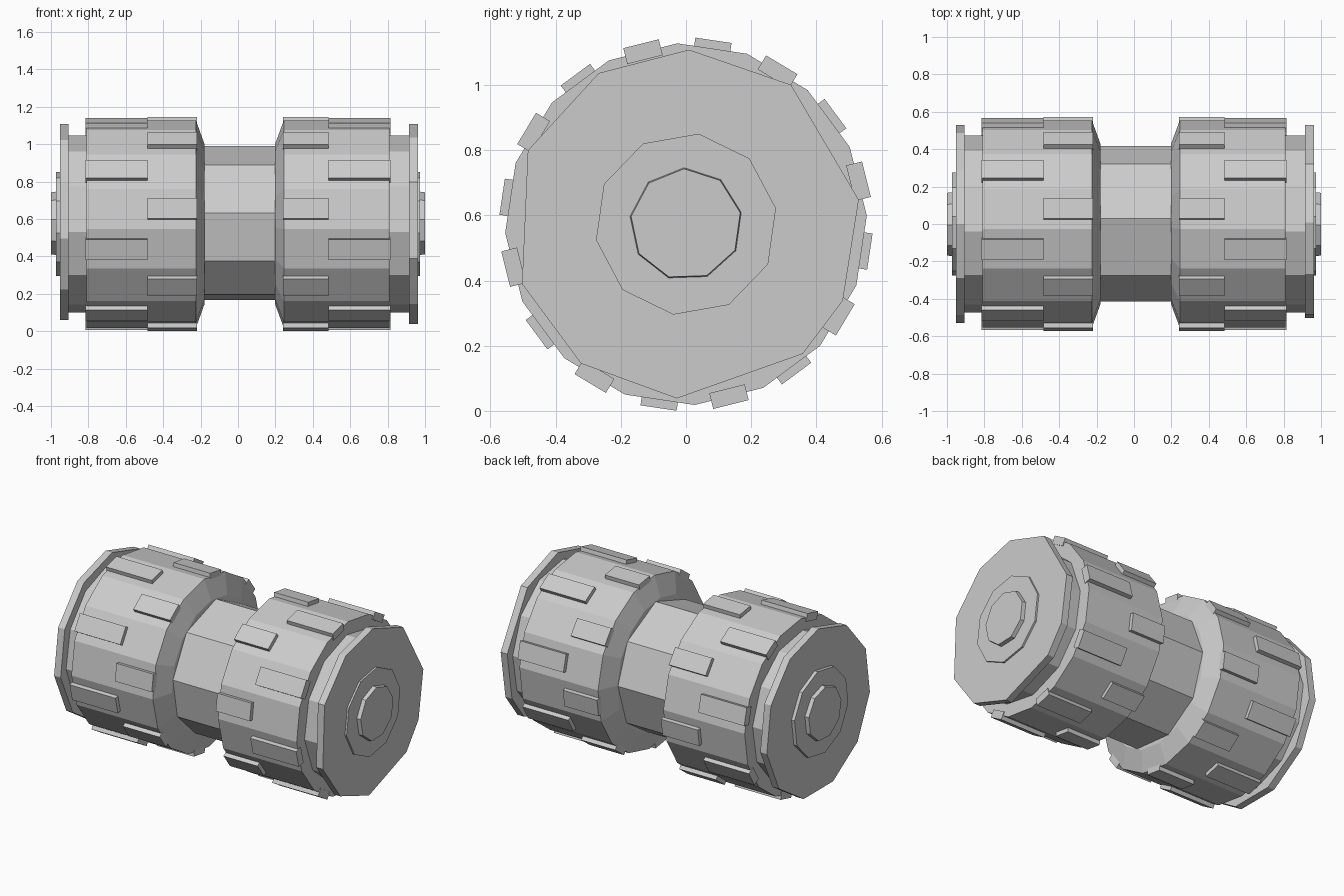
import bpy, bmesh
from math import cos, sin, radians

cube = bpy.data.objects.get("Cube")
if cube:
    bpy.data.objects.remove(cube, do_unlink=True)

AXIS_Z = 0.573      # height of the long axis

grey = bpy.data.materials.new("light grey")
grey.use_nodes = True
COLOUR = (0.6, 0.6, 0.6, 1)
grey.diffuse_color = COLOUR
grey.node_tree.nodes["Principled BSDF"].inputs["Base Color"].default_value = COLOUR


def finish(name, bm):
    bmesh.ops.recalc_face_normals(bm, faces=bm.faces)
    mesh = bpy.data.meshes.new(name)
    bm.to_mesh(mesh)
    bm.free()
    mesh.materials.append(grey)
    obj = bpy.data.objects.new(name, mesh)
    obj.location.z = AXIS_Z
    bpy.context.collection.objects.link(obj)
    return obj


def even(sides, start):
    return [start + 360 * i / sides for i in range(sides)]


def drum(name, angles, profile):
    """Closed faceted drum along x; the profile lists (x, radius)."""
    bm = bmesh.new()
    rings = [[bm.verts.new((x, r * cos(radians(a)), r * sin(radians(a)))) for a in angles]
             for x, r in profile]
    n = len(angles)
    for a, b in zip(rings, rings[1:]):
        for i in range(n):
            j = (i + 1) % n
            bm.faces.new((a[i], a[j], b[j], b[i]))
    bm.faces.new(rings[0])
    bm.faces.new(rings[-1])
    return finish(name, bm)


def studs(name, x0, x1, start):
    """Row of eight raised blocks around the body."""
    bm = bmesh.new()
    for a in even(8, start):
        c, s = cos(radians(a)), sin(radians(a))
        block = bmesh.ops.create_cube(bm, size=1)["verts"]
        for v in block:
            x = (x0 + x1) / 2 + v.co.x * (x1 - x0)
            t = v.co.y * 0.112
            r = 0.57 if v.co.z > 0 else 0.52
            v.co = (x, r * c - t * s, r * s + t * c)
    return finish(name, bm)


# Central grip
drum("grip", [40, 86, 131, 172, 208, 244, 284, 322, 2], [(-0.22, 0.418), (0.24, 0.418)])

uneven = [89, 53, 8, -26, -48, -93, -127, -160, -205, -240]
ends = [
    # name, direction, body start, cone start, neck end, disc angles
    ("left", 1, 0.245, 0.197, 0.92, uneven),
    ("right", -1, 0.225, 0.178, 0.91, even(11, 90)),
]
for side, d, body, cone, neck, disc_angles in ends:
    # Chamfered main weight
    drum(side + "_body", even(16, 2.75),
         [(d * cone, 0.425), (d * body, 0.555), (d * 0.81, 0.555)])
    # Narrow neck and end disc
    drum(side + "_neck", even(12, 5), [(d * 0.8, 0.475), (d * neck, 0.475)])
    drum(side + "_disc", disc_angles, [(d * (neck - 0.005), 0.535), (d * (neck + 0.042), 0.535)])
    # Stepped hub
    drum(side + "_hub_ring", even(10, 10), [(d * 0.93, 0.28), (d * 0.974, 0.28)])
    drum(side + "_hub_cap", even(9, 92), [(d * 0.96, 0.175), (d * 1.0, 0.17)])
    # Two staggered rows of studs
    studs(side + "_inner_studs", d * (body - 0.005), d * 0.485, 171.5)
    studs(side + "_outer_studs", d * 0.485, d * 0.815, 149)
